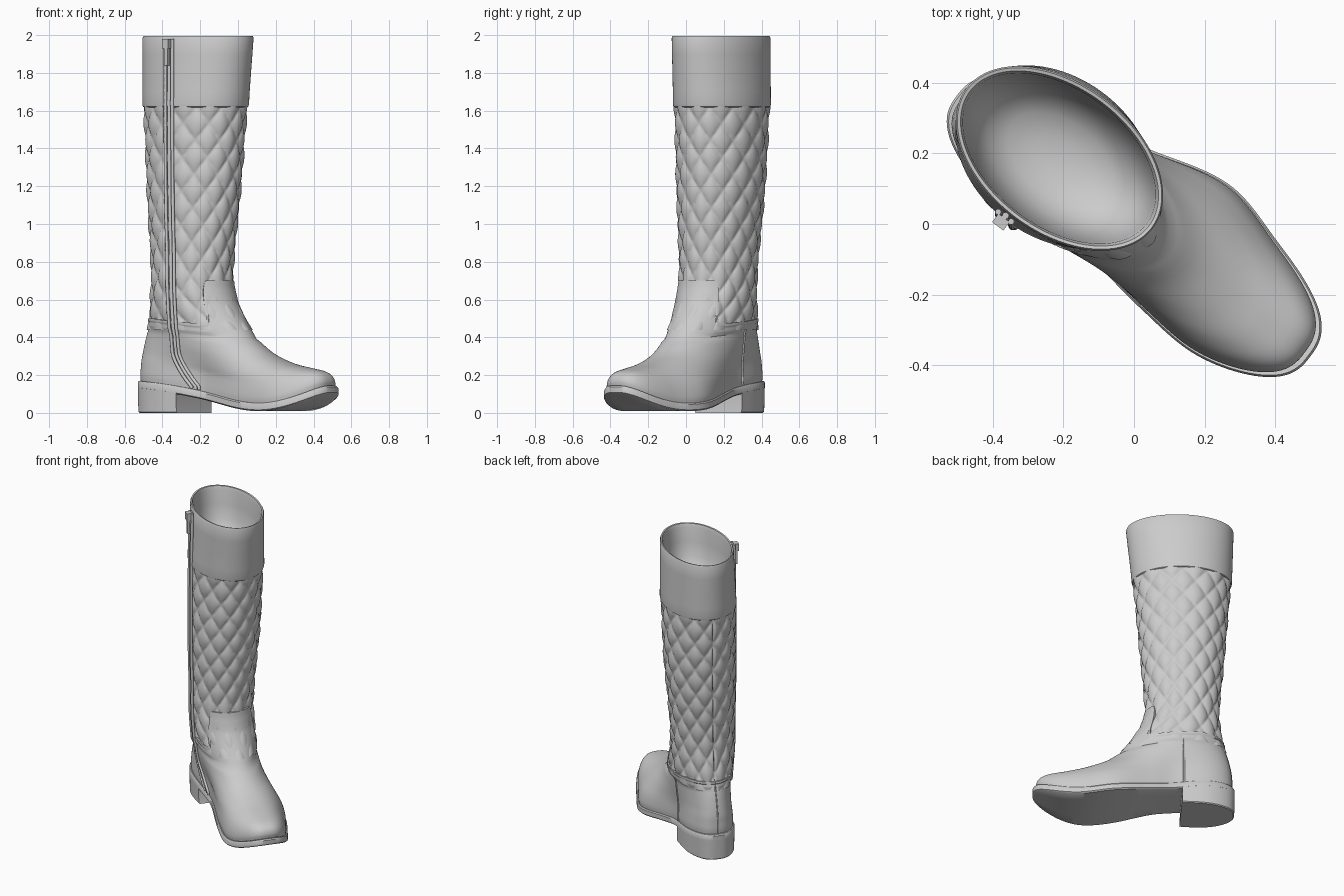
import bpy, bmesh, math
from mathutils import Vector

if "Cube" in bpy.data.objects:
    bpy.data.objects.remove(bpy.data.objects["Cube"])

N = 192
TH = [2 * math.pi * j / N for j in range(N)]


def interp(tab, x):
    """Smooth interpolation of rows (x, value, value, ...)."""
    x = min(max(x, tab[0][0]), tab[-1][0])
    n = len(tab)
    i = next(i for i in range(n - 1) if x <= tab[i + 1][0])
    h = tab[i + 1][0] - tab[i][0]
    t = (x - tab[i][0]) / h

    def slope(q, c):
        a, b = tab[max(q - 1, 0)], tab[min(q + 1, n - 1)]
        return (b[c] - a[c]) / (b[0] - a[0]) * h
    return [(2*t**3 - 3*t*t + 1) * tab[i][c] + (t**3 - 2*t*t + t) * slope(i, c)
            + (3*t*t - 2*t**3) * tab[i + 1][c] + (t**3 - t*t) * slope(i + 1, c)
            for c in range(1, len(tab[0]))]


def world(p):
    """Foot frame (u heel-to-toe, v sideways) to world."""
    u, v, z = p
    return Vector((.8 * u + .6 * v, -.6 * u + .8 * v, z))


def smooth(ob, angle=40):
    bpy.ops.object.select_all(action='DESELECT')
    bpy.context.view_layer.objects.active = ob
    ob.select_set(True)
    bpy.ops.object.shade_smooth_by_angle(angle=math.radians(angle))


def loft(name, rows, cap_start=False, cap_end=False, angle=40):
    bm = bmesh.new()
    vs = [[bm.verts.new(world(p)) for p in r] for r in rows]
    m = len(rows[0])
    for a, b in zip(vs, vs[1:]):
        for j in range(m):
            bm.faces.new((a[j], a[(j + 1) % m], b[(j + 1) % m], b[j]))
    if cap_start:
        bm.faces.new(vs[0][::-1])
    if cap_end:
        bm.faces.new(vs[-1])
    bmesh.ops.remove_doubles(bm, verts=bm.verts, dist=1e-5)
    bmesh.ops.recalc_face_normals(bm, faces=bm.faces)
    me = bpy.data.meshes.new(name)
    bm.to_mesh(me)
    bm.free()
    ob = bpy.data.objects.new(name, me)
    bpy.context.collection.objects.link(ob)
    smooth(ob, angle)
    return ob


def tube(name, pts, r):
    cu = bpy.data.curves.new(name, 'CURVE')
    cu.dimensions = '3D'
    cu.bevel_depth, cu.bevel_resolution, cu.use_fill_caps = r, 2, True
    sp = cu.splines.new('POLY')
    sp.points.add(len(pts) - 1)
    for q, p in zip(sp.points, pts):
        q.co = (*world(p), 1)
    ob = bpy.data.objects.new(name, cu)
    bpy.context.collection.objects.link(ob)


# Sole plan: u -> half-width factor and centre line
WIDTH = [(-.62, .21, -.01), (-.47, .206, -.01), (-.25, .168, 0), (-.1, .17, .025),
         (.15, .22, .036), (.365, .229, .005), (.625, .223, 0)]


def dip(s):
    return -math.sin(math.pi * s * s)


def sole_ring(grow, dz, vscale=1.0):
    ring = []
    for t in TH:
        s = (1 + math.cos(t)) / 2
        u = -.62 + 1.245 * s
        f, c = interp(WIDTH, u)
        w = f * abs(math.sin(t)) ** .75 * math.copysign(1, math.sin(t))
        ring.append((u + grow * math.cos(t), c + (w + grow * math.sin(t)) * vscale,
                     .17 - .025 * s + .1 * dip(s) + dz))
    return ring


loft("sole", [sole_ring(-.01, 0, 0), sole_ring(-.01, 0, .5), sole_ring(-.006, 0), sole_ring(0, -.007),
              sole_ring(0, -.036), sole_ring(-.008, -.043), sole_ring(-.008, -.043, .5),
              sole_ring(-.008, -.043, 0)])

# Heel block: back part of the sole outline dropped to the ground
plan = [p for p in sole_ring(0, -.03) if p[0] < -.28]
loft("heel", [plan, [(u * .995, v * .98, .006) for u, v, z in plan],
              [(u * .985, v * .95, 0) for u, v, z in plan]], True, True, 30)

# Leg cross-sections: height -> back u, front u, half width, centre v
LEG = [(.38, -.58, .115, .17, -.008), (.5, -.545, .02, .18, -.008), (.6, -.53, -.04, .185, -.01),
       (.7, -.521, -.071, .188, -.01), (.85, -.528, -.066, .192, -.005), (1.0, -.543, -.053, .2, 0),
       (1.2, -.559, -.035, .21, .008), (1.6, -.588, 0, .215, .017), (2.0, -.612, .052, .213, .022)]


def leg(t, z, off=0.0):
    ub, uf, b, vc = interp(LEG, z)
    a = (uf - ub) / 2 + off
    return ((ub + uf) / 2 + a * math.cos(t), vc + (b + off) * math.sin(t), z)


# Foot rings: index -> back z, front z, dip, back u, front u, blend to ellipse, scale
FOOT = [(0, .165, .14, .1, -.602, .603, 0, .95), (1, .2, .17, .1, -.604, .605, 0, .965),
        (2, .24, .2, .092, -.602, .59, .05, .96), (3, .28, .222, .078, -.6, .55, .15, .95),
        (4, .32, .238, .055, -.594, .47, .35, .95), (5, .36, .262, .03, -.586, .35, .55, .95),
        (6, .405, .31, .01, -.575, .22, .8, .95), (7, .45, .39, 0, -.56, .107, 1, .95)]


def foot_ring(i):
    zb, zf, d, ub, uf, k, sc = interp(FOOT, i)
    ring = []
    for t in TH:
        s = (1 + math.cos(t)) / 2
        u = ub + (uf - ub) * s
        f, c = interp(WIDTH, u)
        w = ((1 - k) * f * sc + k * .175) * abs(math.sin(t)) ** (.75 + .25 * k)
        ring.append((u, (1 - k) * c - k * .008 + math.copysign(w, math.sin(t)),
                     zb + (zf - zb) * s + d * dip(s)))
    return ring


def foot_top(t):
    """High tongue at the instep, lower round the sides and back."""
    g = abs(math.degrees(t if t < math.pi else t - 2 * math.pi))
    e = min(max((g - 38) / 20, 0), 1)
    e = e * e * (3 - 2 * e)
    return .70 * (1 - e) + e * (.475 + .025 * min(max((g - 70) / 60, 0), 1))


foot = [foot_ring(i / 4) for i in range(28)]
for k in range(13):
    off = .006 * min(1, k / 4) + .004 * (k > 8)
    foot.append([leg(t, (1 - k / 12) * (.45 - .06 * (1 + math.cos(t)) / 2) + k / 12 * foot_top(t), off)
                 for t in TH])
foot.append([leg(t, foot_top(t), -.012) for t in TH])
loft("foot_upper", foot)


# Quilted shaft: diamond puffs pressed out of the leg surface, seam at the back
def quilt(t, z):
    a, b = 6 * t + math.pi * z / .18, 6 * t - math.pi * z / .18
    seam = 1 - math.exp(-((t - math.pi) / .025) ** 2)
    return -.008 + .018 * abs(math.sin(a) * math.sin(b)) ** .45 * seam


loft("quilted_shaft", [[leg(t, z, quilt(t, z)) for t in TH]
                       for z in [.44 + 1.2 * i / 130 for i in range(131)]], angle=80)

# Top cuff with rolled lip, rim and closed bowl-shaped lining
cuff = [[leg(t, z, o) for t in TH] for z, o in
        [(1.63, -.012), (1.618, .004), (1.622, .01), (1.635, .012), (1.7, .009), (1.8, .006),
         (1.9, .003), (1.985, 0), (1.995, -.005), (1.993, -.014), (1.97, -.02)]]
for sc, z in [(.9, 1.88), (.83, 1.79), (.7, 1.71), (.5, 1.67), (.25, 1.65), (0, 1.645)]:
    cuff.append([(-.28 + (u + .28) * sc, .022 + (v - .022) * sc, z)
                 for u, v, _ in [leg(t, 2.0, 0) for t in TH]])
loft("cuff_and_lining", cuff)


# Lines that follow the foot surface on one side
def foot_line(side, target, lift, start=1, end=28):
    out = []
    for r in foot[start:end]:
        u, v, z = min((p for p in r if p[1] * side > .03), key=lambda p: abs(p[0] - target(p[2])))
        out.append((target(z), v + side * lift, z))
    return out


def zip_u(z):
    return -.285 + .11 * max(0, min(1, (.32 - z) / .18)) ** 1.5


ZT = -math.pi / 2
for name, du, r, lift in [("zip_edge_back", -.023, .009, .004), ("zip_teeth", 0, .010, 0),
                          ("zip_edge_front", .023, .009, .004)]:
    line = foot_line(-1, lambda z: zip_u(z) + du, lift)
    for i in range(41):
        z = .45 + 1.53 * i / 40
        u, v, _ = leg(ZT, z, .008 + lift)
        line.append((-.285 - .02 * (z - .45) / 1.5 + du, v, z))
    tube(name, line, r)

# Zip slider and hanging pull tab
for name, z, size in [("zip_slider", 1.955, (.04, .03, .05)), ("zip_pull", 1.89, (.025, .015, .1))]:
    bpy.ops.mesh.primitive_cube_add(size=1, location=world((-.305, leg(ZT, z)[1] - .03, z)),
                                    rotation=(0, 0, -math.atan2(.6, .8)))
    ob = bpy.context.object
    ob.name, ob.scale = name, size
    bev = ob.modifiers.new("bevel", 'BEVEL')
    bev.width, bev.segments = .005, 2

# Heel counter seam on the outer side and centre back seam of the heel
tube("side_seam", foot_line(1, lambda z: -.3, 0, 0, 32), .006)
tube("back_seam", [r[N // 2] for r in foot[:-1]], .004)
